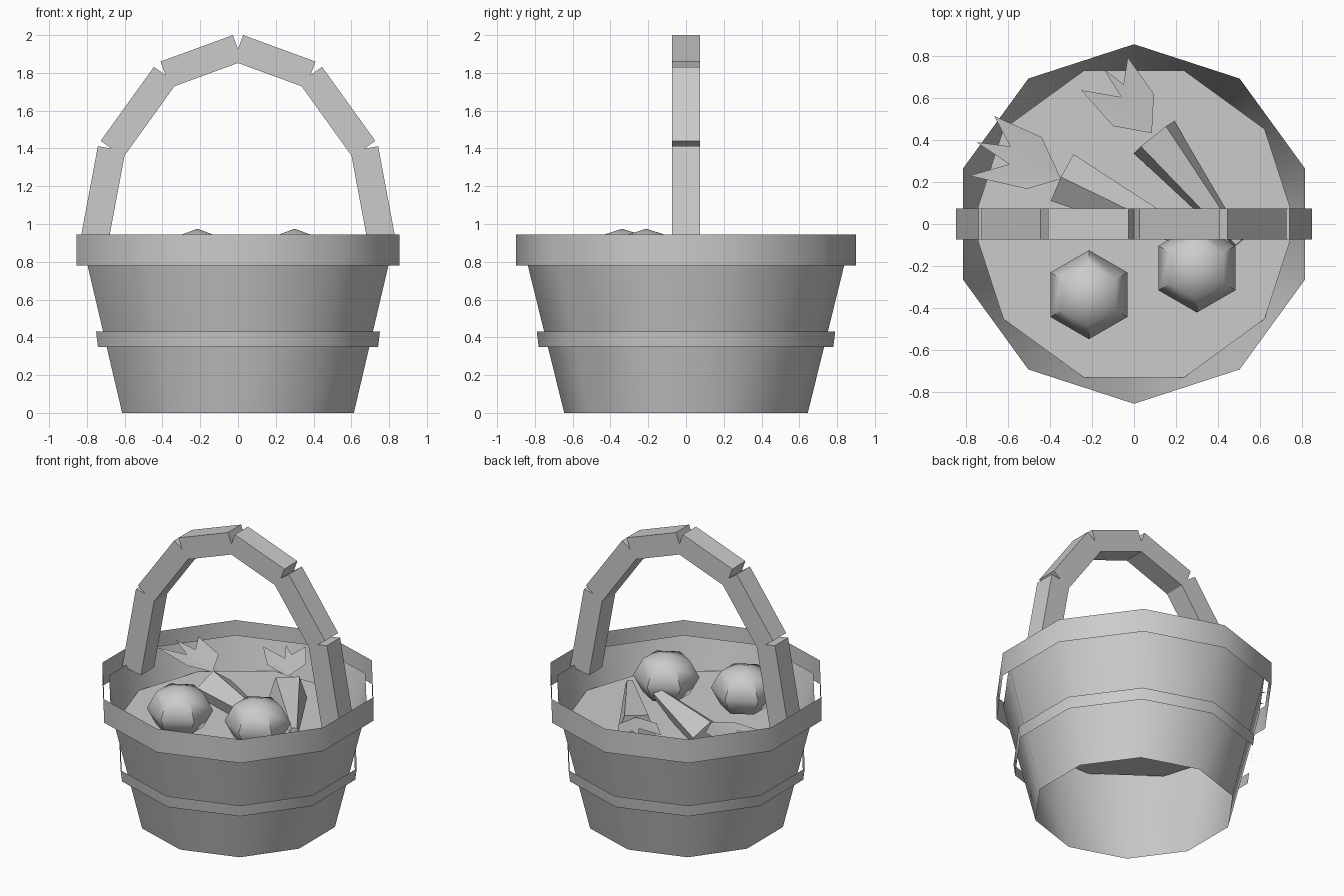
import bpy, bmesh, math
from mathutils import Vector

if "Cube" in bpy.data.objects:
    bpy.data.objects.remove(bpy.data.objects["Cube"])

grey = bpy.data.materials.new("plain grey")
grey.diffuse_color = (0.6, 0.6, 0.6, 1)
grey.use_nodes = True
grey.node_tree.nodes["Principled BSDF"].inputs["Base Color"].default_value = grey.diffuse_color


def finish(name, bm, smooth=None):
    bmesh.ops.recalc_face_normals(bm, faces=bm.faces)
    mesh = bpy.data.meshes.new(name)
    bm.to_mesh(mesh)
    bm.free()
    mesh.materials.append(grey)
    ob = bpy.data.objects.new(name, mesh)
    bpy.context.collection.objects.link(ob)
    if smooth:
        bpy.ops.object.select_all(action='DESELECT')
        ob.select_set(True)
        bpy.context.view_layer.objects.active = ob
        bpy.ops.object.shade_smooth_by_angle(angle=math.radians(smooth))
    return ob


def ring(bm, r, z, sides=10, start=90):
    step = 2 * math.pi / sides
    a0 = math.radians(start)
    return [bm.verts.new((r * math.cos(a0 + i * step), r * math.sin(a0 + i * step), z))
            for i in range(sides)]


def bridge(bm, a, b):
    n = len(a)
    for i in range(n):
        j = (i + 1) % n
        bm.faces.new((a[i], a[j], b[j], b[i]))


def open_band(name, r0, z0, r1, z1):
    bm = bmesh.new()
    bridge(bm, ring(bm, r0, z0), ring(bm, r1, z1))
    return finish(name, bm, 50)


# Ten-sided tub: thin open wall and two open hoops
open_band("bucket_wall", 0.645, 0, 0.857, 0.86)
open_band("middle_hoop", 0.78, 0.35, 0.79, 0.43)
open_band("rim_hoop", 0.90, 0.78, 0.90, 0.945)

# Flat inner shelf that carries the contents
bm = bmesh.new()
bm.faces.new(ring(bm, 0.77, 0.665, 10, 0))
finish("bucket_shelf", bm)


# Arched handle: straight bars given by their outer edge, mirrored in x
def bar(name, p, q, thick=0.148, half=0.073):
    for side, s in (("right", 1), ("left", -1)):
        bm = bmesh.new()
        a, b = Vector(p), Vector(q)
        d = (b - a).normalized()
        inward = Vector((-d.y, d.x)) * thick
        profile = [a, b, b + inward, a + inward]
        front, back = ([bm.verts.new((s * c.x, y, c.y)) for c in profile]
                       for y in (-half, half))
        bridge(bm, front, back)
        bm.faces.new(front)
        bm.faces.new(back[::-1])
        finish(name + "_" + side, bm)


bar("handle_lower", (0.848, 0.845), (0.742, 1.412))
bar("handle_middle", (0.727, 1.44), (0.445, 1.832))
bar("handle_upper", (0.41, 1.86), (0.027, 2.0))

# Squat six-sided round vegetables
for i, (x, y) in enumerate([(-0.215, -0.337), (0.30, -0.21)]):
    bm = bmesh.new()
    top = bm.verts.new((0, 0, 1))
    rings = [ring(bm, math.sin(t), math.cos(t), 6)
             for t in (math.pi / 4, math.pi / 2, 3 * math.pi / 4)]
    end = bm.verts.new((0, 0, -1))
    bridge(bm, rings[0], rings[1])
    bridge(bm, rings[1], rings[2])
    for k in range(6):
        bm.faces.new((top, rings[0][k], rings[0][k - 5]))
        bm.faces.new((end, rings[2][k], rings[2][k - 5]))
    for v in bm.verts:
        v.co = (x + v.co.x * 0.212, y + v.co.y * 0.212, 0.81 + v.co.z * 0.165)
    finish("round_vegetable_%d" % (i + 1), bm, 50)


# Five-sided tapering roots lying on the shelf
def root(name, wide, tip, r0, r1, roll):
    a, b = Vector(wide), Vector(tip)
    d = (b - a).normalized()
    side = d.cross(Vector((0, 0, 1))).normalized()
    up = side.cross(d)
    bm = bmesh.new()
    loops = []
    for c, r in ((a, r0), (b, r1)):
        loop = []
        for k in range(5):
            t = math.radians(roll + 72 * k)
            loop.append(bm.verts.new(c + r * (math.sin(t) * side + math.cos(t) * up)))
        loops.append(loop)
    bridge(bm, *loops)
    bm.faces.new(loops[0])
    bm.faces.new(loops[1])
    finish(name, bm)


root("root_back", (0.095, 0.415, 0.725), (0.50, -0.09, 0.75), 0.13, 0.03, 36)
root("root_left", (-0.34, 0.22, 0.70), (0.35, -0.115, 0.755), 0.13, 0.03, 0)


# Three-pointed leaf sheets fanned out from the root ends
def leaf(name, outline):
    bm = bmesh.new()
    base = Vector(outline[0])
    vs = []
    for p in outline:
        dist = (Vector(p) - base).length
        vs.append(bm.verts.new((p[0], p[1], 0.825 + 0.11 * dist)))
    for k in range(1, len(vs) - 1):
        bm.faces.new((vs[0], vs[k], vs[k + 1]))
    finish(name, bm)


leaf("leaf_back", [(0.085, 0.433), (-0.10, 0.467), (-0.252, 0.638), (-0.06, 0.605),
                   (-0.148, 0.743), (-0.05, 0.665), (-0.03, 0.795), (0.095, 0.62)])
leaf("leaf_left", [(-0.348, 0.215), (-0.51, 0.167), (-0.785, 0.23), (-0.595, 0.285),
                   (-0.752, 0.39), (-0.59, 0.37), (-0.667, 0.515), (-0.44, 0.414)])
